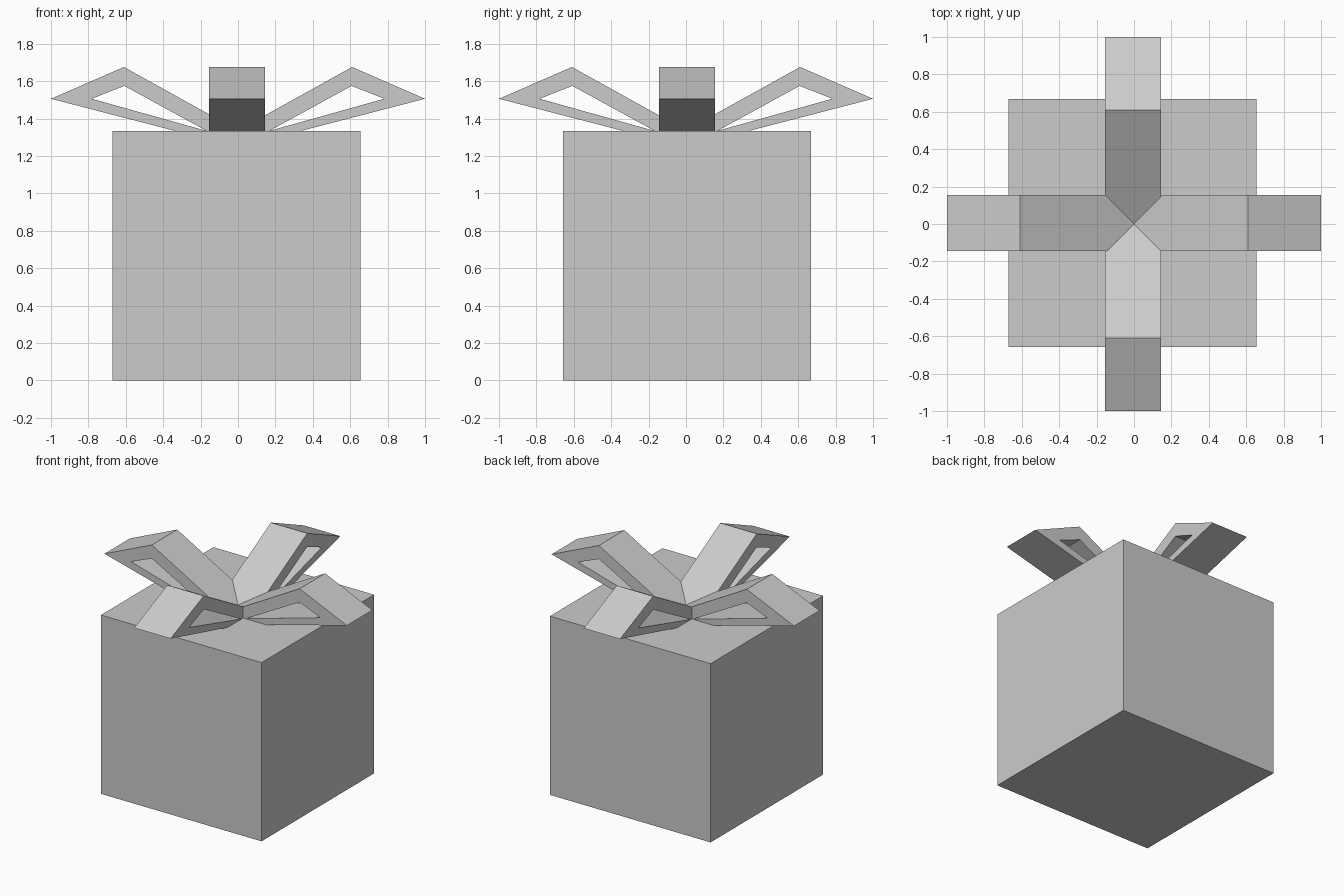
import bpy, bmesh
from mathutils import Vector

if "Cube" in bpy.data.objects:
    bpy.data.objects.remove(bpy.data.objects["Cube"])

BOX_TOP = 1.333
CENTRE = Vector((-0.006, 0.005, 0))
HALF_WIDTH = 0.15

# Loop profile as (distance from centre, height)
OUTER = [(0, 1.337), (0.61, 1.676), (1.0, 1.506), (0, 1.247)]
INNER = [(0.167, 1.334), (0.608, 1.575), (0.782, 1.506)]


def finish(name, bm):
    bmesh.ops.recalc_face_normals(bm, faces=bm.faces)
    mesh = bpy.data.meshes.new(name)
    bm.to_mesh(mesh)
    bm.free()
    obj = bpy.data.objects.new(name, mesh)
    bpy.context.collection.objects.link(obj)
    return obj


def bow_loop(name, direction):
    """Flat-sided ribbon loop with a triangular opening."""
    out = Vector(direction)
    across = Vector((abs(out.y), abs(out.x), 0))
    mid = across.dot(CENTRE)
    bm = bmesh.new()
    sides = []
    for w in (mid - HALF_WIDTH, mid + HALF_WIDTH):
        o, i = [[bm.verts.new(out * r + across * w + Vector((0, 0, z)))
                 for r, z in ring] for ring in (OUTER, INNER)]
        # Side face around the opening
        for face in ((o[0], o[1], i[1], i[0]), (o[1], o[2], i[2], i[1]),
                     (o[2], o[3], i[0], i[2]), (o[3], o[0], i[0])):
            bm.faces.new(face)
        sides.append((o, i))
    # Outer and inner ribbon surfaces
    for a, b in zip(*sides):
        for k in range(len(a)):
            n = (k + 1) % len(a)
            bm.faces.new((a[k], a[n], b[n], b[k]))
    return finish(name, bm)


# Gift box
bm = bmesh.new()
bmesh.ops.create_cube(bm, size=1)
for v in bm.verts:
    v.co = Vector((v.co.x * 1.325 - 0.008, v.co.y * 1.325 + 0.005,
                   (v.co.z + 0.5) * BOX_TOP))
finish("gift_box", bm)

# Four bow loops
for name, direction in (("right", (1, 0, 0)), ("left", (-1, 0, 0)),
                        ("back", (0, 1, 0)), ("front", (0, -1, 0))):
    bow_loop("bow_loop_" + name, direction)
